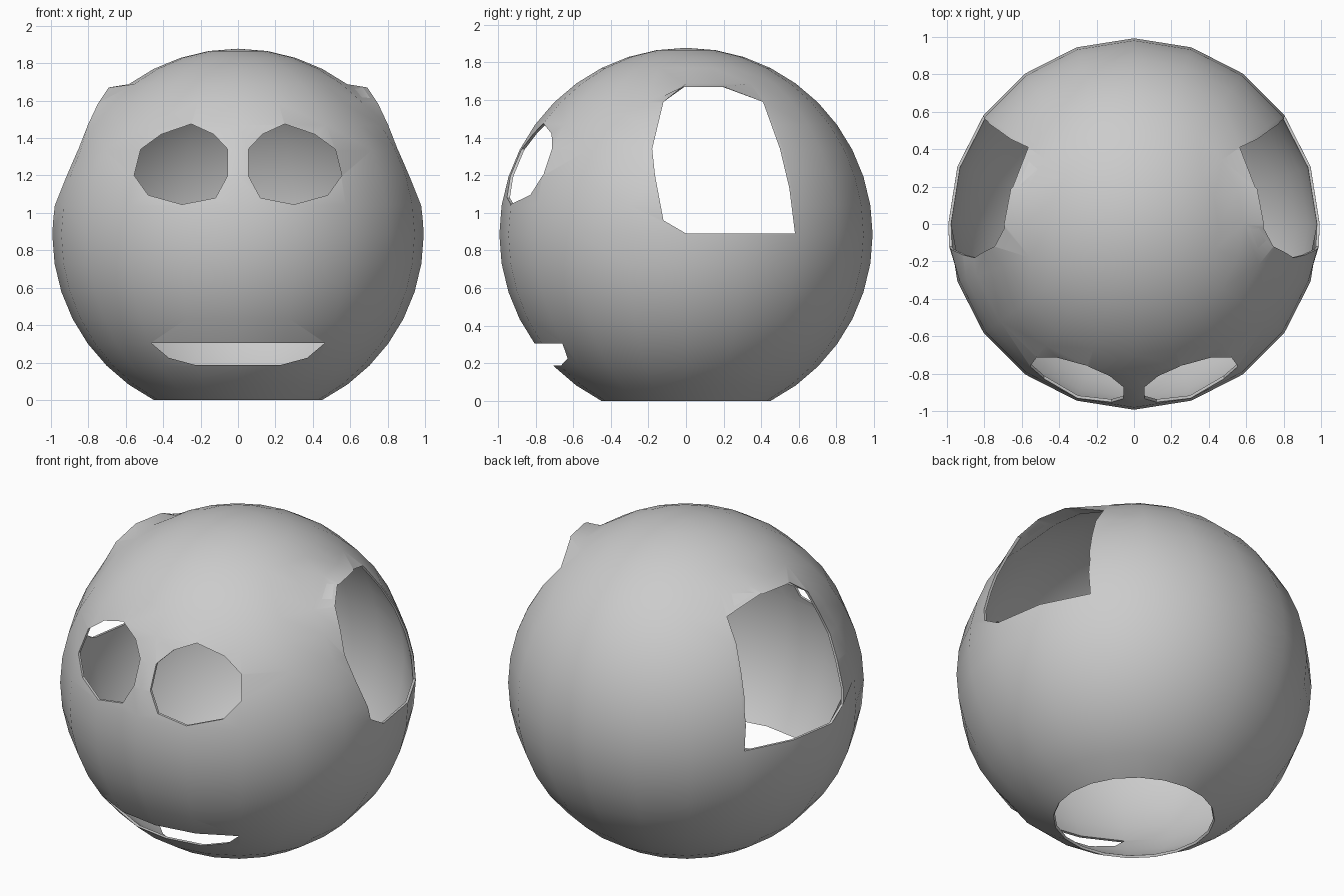
import bpy, bmesh, math

cube = bpy.data.objects.get("Cube")
if cube:
    bpy.data.objects.remove(cube, do_unlink=True)

R = 0.993                                # shell radius
NECK = math.radians(27)                  # polar angle of the neck opening
CZ = R * math.cos(NECK)                  # sphere centre height

# Outlines: eye and mouth in (x, z), ear in (y, z)
EYE = [(0.055, 1.34), (0.13, 1.42), (0.25, 1.475), (0.41, 1.42), (0.52, 1.34),
       (0.555, 1.2), (0.48, 1.095), (0.30, 1.045), (0.12, 1.08), (0.055, 1.2)]
MOUTH = [(-0.465, 0.305), (0.465, 0.305), (0.37, 0.225), (0.23, 0.187),
         (-0.23, 0.187), (-0.37, 0.225)]
EAR = [(-0.18, 1.34), (-0.12, 1.59), (-0.02, 1.67), (0.20, 1.67), (0.41, 1.59),
       (0.50, 1.34), (0.55, 1.13), (0.58, 0.89), (0.0, 0.89), (-0.12, 0.96),
       (-0.165, 1.2)]

grey = bpy.data.materials.new("light_grey")
grey.use_nodes = True
grey.diffuse_color = (0.6, 0.6, 0.6, 1)
grey.node_tree.nodes["Principled BSDF"].inputs["Base Color"].default_value = (0.6, 0.6, 0.6, 1)


def add_object(name, bm):
    mesh = bpy.data.meshes.new(name)
    bm.to_mesh(mesh)
    bm.free()
    obj = bpy.data.objects.new(name, mesh)
    bpy.context.collection.objects.link(obj)
    return obj


def cutter(name, points, direction):
    """Prism from a list of 3D points pushed along a direction."""
    bm = bmesh.new()
    face = bm.faces.new([bm.verts.new(p) for p in points])
    new = bmesh.ops.extrude_face_region(bm, geom=[face])["geom"]
    bmesh.ops.translate(bm, vec=direction,
                        verts=[v for v in new if isinstance(v, bmesh.types.BMVert)])
    bmesh.ops.recalc_face_normals(bm, faces=bm.faces[:])
    obj = add_object(name, bm)
    obj.hide_render = True
    return obj


# Round shell, open at the neck
bm = bmesh.new()
bmesh.ops.create_uvsphere(bm, u_segments=20, v_segments=20, radius=R)
bmesh.ops.delete(bm, geom=[v for v in bm.verts if v.co.z < -CZ - 0.01], context='VERTS')
bmesh.ops.translate(bm, verts=bm.verts[:], vec=(0, 0, CZ))
bmesh.ops.recalc_face_normals(bm, faces=bm.faces[:])
shell = add_object("helmet_shell", bm)
shell.data.materials.append(grey)
solid = shell.modifiers.new("thickness", 'SOLIDIFY')
solid.thickness = 0.015
solid.offset = -1

# Openings for the mouth, eyes and ears
cutters = [cutter("mouth_cutter", [(x, -1.3, z) for x, z in MOUTH], (0, 1.0, 0))]
for s, side in ((1, "left"), (-1, "right")):
    cutters.append(cutter(side + "_eye_cutter", [(s * x, -1.3, z) for x, z in EYE], (0, 1.0, 0)))
    cutters.append(cutter(side + "_ear_cutter", [(s * 0.3, y, z) for y, z in EAR], (s, 0, 0)))
for c in cutters:
    mod = shell.modifiers.new(c.name, 'BOOLEAN')
    mod.operation = 'DIFFERENCE'
    mod.solver = 'EXACT'
    mod.object = c

# Bake the openings, then drop the cutters
bpy.context.view_layer.update()
baked = bpy.data.meshes.new_from_object(
    shell.evaluated_get(bpy.context.evaluated_depsgraph_get()))
shell.modifiers.clear()
shell.data = baked
baked.name = "helmet_shell"
for c in cutters:
    bpy.data.objects.remove(c, do_unlink=True)

# Flare the upper and lower front rims of the ear openings outwards
for v in baked.vertices:
    x, y, z = v.co
    if abs(x) < 0.5:
        continue
    push = 0.0
    if -0.2 < y < 0.41 and 1.4 < z < 1.674:
        push = 0.09 * min(1, (z - 1.4) / 0.26) * min(1, (0.41 - y) / 0.24)
    elif -0.18 < y < -0.02 and 0.9 < z < 1.1:
        push = 0.02
    v.co.x += math.copysign(push, x)

# Smooth shading with sharp rims
for o in bpy.context.selected_objects:
    o.select_set(False)
shell.select_set(True)
bpy.context.view_layer.objects.active = shell
bpy.ops.object.shade_smooth_by_angle(angle=math.radians(35))
